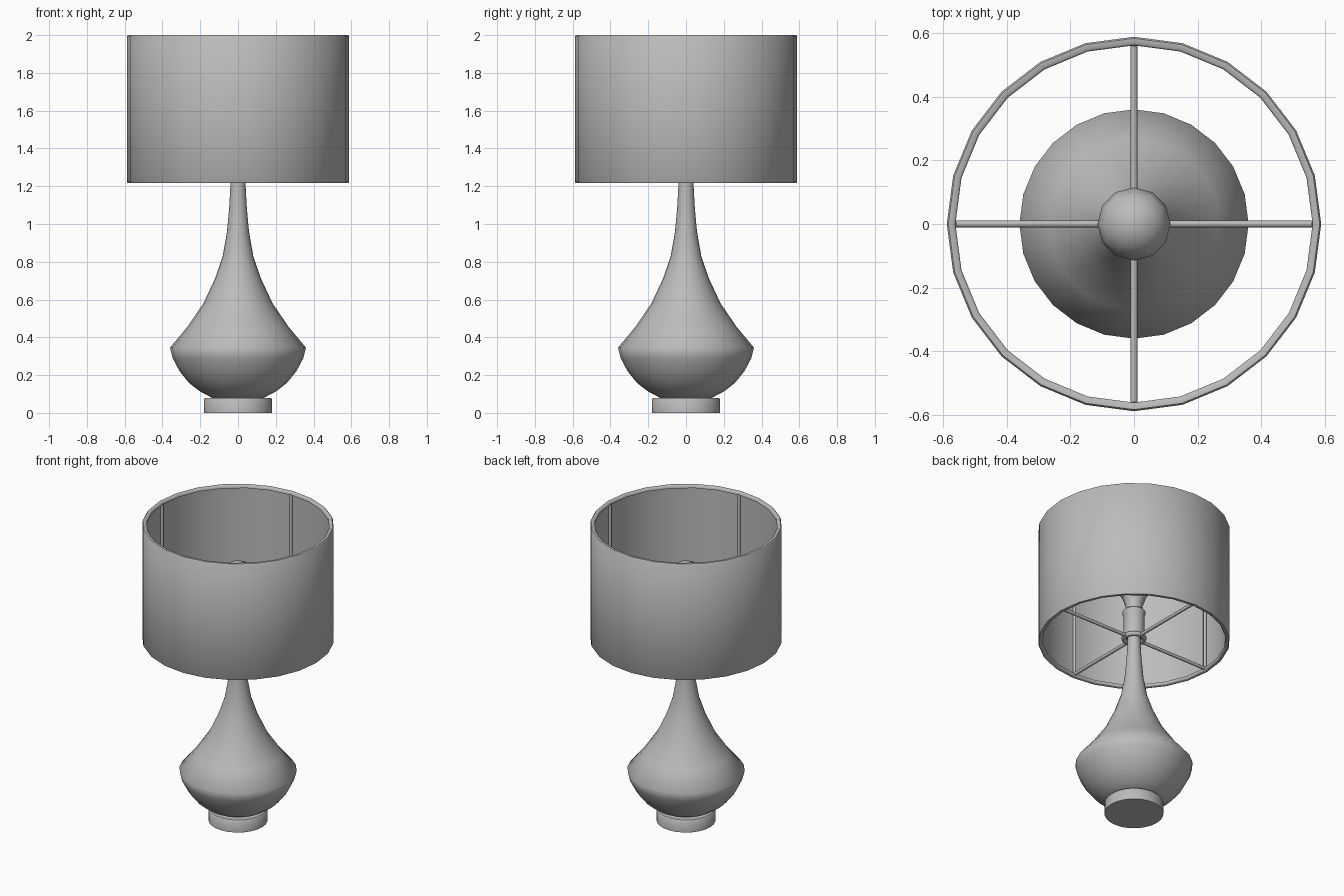
import bpy, bmesh
from math import pi, cos, sin, radians
from mathutils import Vector

if "Cube" in bpy.data.objects:
    bpy.data.objects.remove(bpy.data.objects["Cube"])

grey = bpy.data.materials.new("dark_grey")
grey.diffuse_color = (0.5, 0.5, 0.5, 1)
grey.use_nodes = True
grey.node_tree.nodes["Principled BSDF"].inputs["Base Color"].default_value = grey.diffuse_color


def finish(name, bm, angle=40):
    bmesh.ops.remove_doubles(bm, verts=bm.verts, dist=1e-5)
    bmesh.ops.recalc_face_normals(bm, faces=bm.faces)
    me = bpy.data.meshes.new(name)
    bm.to_mesh(me)
    bm.free()
    me.materials.append(grey)
    me.shade_smooth()
    me.set_sharp_from_angle(angle=radians(angle))
    ob = bpy.data.objects.new(name, me)
    bpy.context.collection.objects.link(ob)
    return ob


def lathe(name, profile, sides=24, closed=False, angle=40):
    """Revolve (radius, z) points around the z axis."""
    bm = bmesh.new()
    rings = [[bm.verts.new((r * cos(2 * pi * i / sides), r * sin(2 * pi * i / sides), z))
              for i in range(sides)] for r, z in profile]
    pairs = list(zip(rings, rings[1:]))
    if closed:
        pairs.append((rings[-1], rings[0]))
    for a, b in pairs:
        for i in range(sides):
            j = (i + 1) % sides
            bm.faces.new((a[i], a[j], b[j], b[i]))
    return finish(name, bm, angle)


def ring(name, radius, z, thick, sides=24):
    return lathe(name, [(radius + thick * cos(k * pi / 4), z + thick * sin(k * pi / 4))
                        for k in range(8)], sides, closed=True, angle=60)


def rod(name, a, b, radius):
    a, b = Vector(a), Vector(b)
    bm = bmesh.new()
    bmesh.ops.create_cone(bm, cap_ends=True, segments=8, radius1=radius,
                          radius2=radius, depth=(b - a).length)
    rot = (b - a).to_track_quat('Z', 'Y').to_matrix()
    bmesh.ops.rotate(bm, verts=bm.verts, cent=(0, 0, 0), matrix=rot)
    bmesh.ops.translate(bm, verts=bm.verts, vec=(a + b) / 2)
    return finish(name, bm, 50)


# Foot
lathe("foot", [(0, 0), (0.181, 0), (0.181, 0.07), (0.173, 0.08), (0, 0.08)], angle=50)

# Bottle-shaped body with a soft turn at the widest point
lathe("body", [(0, 0.078), (0.137, 0.08), (0.2, 0.113), (0.258, 0.157), (0.309, 0.22),
               (0.346, 0.29), (0.36, 0.345), (0.267, 0.457), (0.183, 0.58),
               (0.12, 0.715), (0.081, 0.83), (0.058, 0.96), (0.046, 1.095),
               (0.04, 1.21), (0.04, 1.26), (0, 1.26)], angle=75)

# Bulb socket and bulb
lathe("socket", [(0, 1.245), (0.064, 1.245), (0.064, 1.395), (0.07, 1.405),
                 (0.07, 1.42), (0.06, 1.43), (0, 1.43)], angle=60)
lathe("bulb", [(0.05, 1.42), (0.054, 1.47), (0.075, 1.53), (0.103, 1.575), (0.115, 1.63),
               (0.103, 1.684), (0.07, 1.72), (0.035, 1.738), (0, 1.743)], 12)

# Drum shade: thin open wall with thicker, softened rims
lathe("shade", [(0.584, 1.217), (0.588, 1.223), (0.588, 1.994), (0.583, 2.0),
                (0.567, 2.0), (0.561, 1.994), (0.561, 1.981), (0.574, 1.976),
                (0.574, 1.241), (0.561, 1.236), (0.561, 1.223), (0.567, 1.217)],
      closed=True, angle=50)

# Wire frame: hub, four spokes and four uprights
ring("frame_hub", 0.063, 1.237, 0.015)
for k in range(4):
    c, s = round(cos(k * pi / 2)), round(sin(k * pi / 2))
    rod(f"spoke_{k + 1}", (0.05 * c, 0.05 * s, 1.235), (0.57 * c, 0.57 * s, 1.235), 0.011)
    rod(f"upright_{k + 1}", (0.566 * c, 0.566 * s, 1.235), (0.566 * c, 0.566 * s, 1.985), 0.01)
